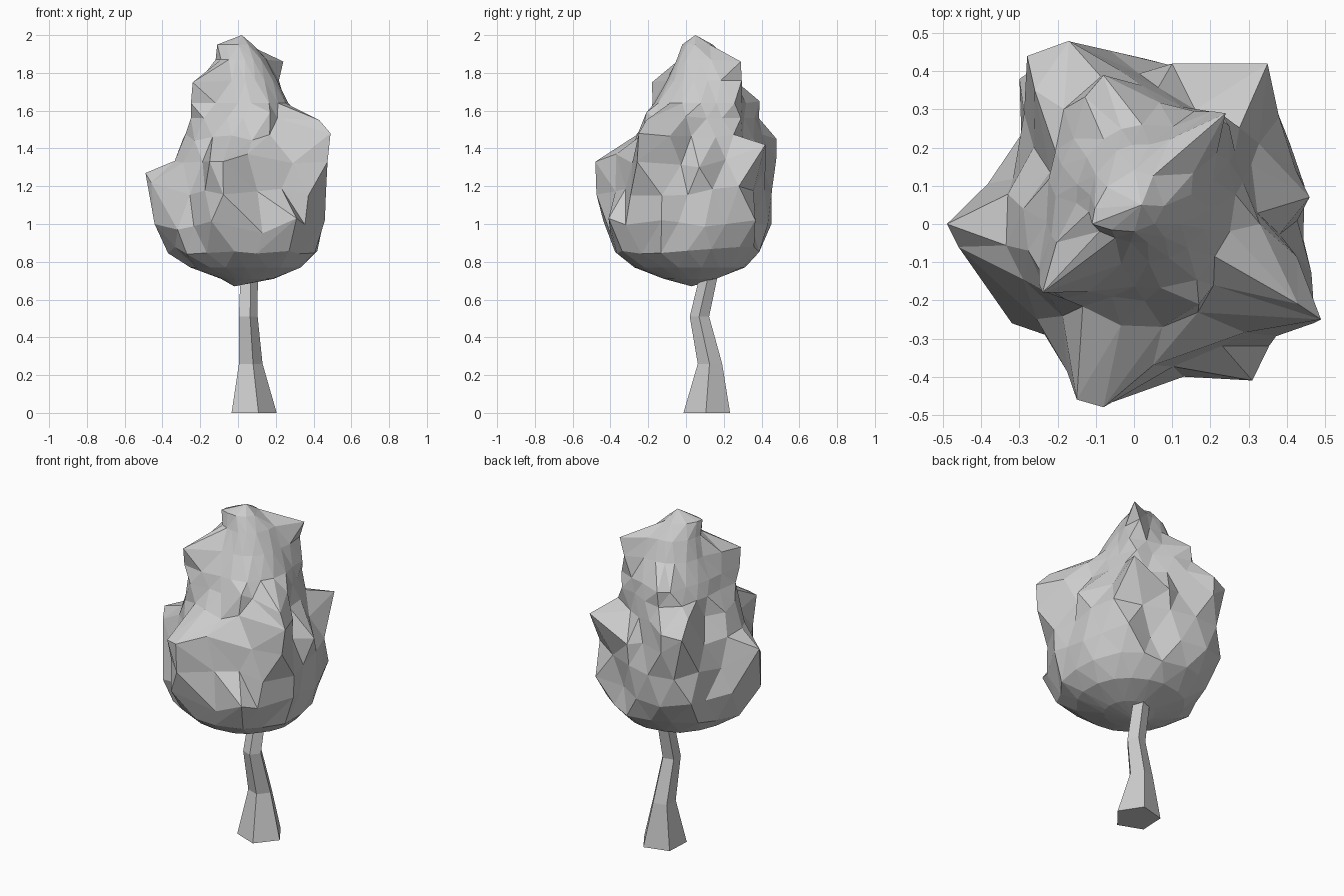
import bpy, bmesh, math, random
from mathutils import Vector

if "Cube" in bpy.data.objects:
    bpy.data.objects.remove(bpy.data.objects["Cube"])

random.seed(4)


def make_object(name, bm):
    bmesh.ops.recalc_face_normals(bm, faces=bm.faces)
    mesh = bpy.data.meshes.new(name)
    bm.to_mesh(mesh)
    bm.free()
    obj = bpy.data.objects.new(name, mesh)
    bpy.context.collection.objects.link(obj)
    return obj


# trunk: bent, tapered five-sided tube (z, centre x, centre y, radius)
bm = bmesh.new()
rings = []
for z, cx, cy, r in [(0, .075, .112, .13), (.26, .062, .128, .068),
                     (.51, .05, .072, .054), (.73, .055, .122, .05), (.95, .06, .12, .04)]:
    angles = [math.radians(-75 + 72 * i) for i in range(5)]
    rings.append([bm.verts.new((cx + r * math.cos(a), cy + r * math.sin(a), z)) for a in angles])
for a, b in zip(rings, rings[1:]):
    for i in range(5):
        j = (i + 1) % 5
        bm.faces.new((a[i], a[j], b[j], b[i]))
bm.faces.new(rings[0])
bm.faces.new(rings[-1])
make_object("trunk", bm)

# crown core: (z, radius, centre x, centre y)
CORE = [(.71, .14, .05, .02), (.77, .29, .04, .02), (.86, .37, .04, .02), (1.0, .405, .04, .02),
        (1.17, .39, .03, .01), (1.33, .35, .02, .02), (1.46, .31, .02, .04), (1.56, .26, .03, .06),
        (1.64, .235, .03, .07), (1.76, .18, .03, .08), (1.87, .13, .02, .08), (1.95, .08, .0, .06)]
# foliage clump tips: (x, y, z, angular width)
TIPS = [(-.49, 0, 1.27, .25), (-.46, -.06, 1.22, .2), (.49, -.25, 1.48, .3), (.43, -.21, 1.55, .2),
        (.31, -.41, 1.03, .25), (.46, -.13, 1.02, .25), (.13, -.4, .95, .2),
        (-.15, -.46, 1.33, .18), (-.08, -.48, 1.33, .22), (.05, -.37, 1.37, .25),
        (-.24, -.18, 1.75, .3), (.24, .29, 1.86, .25), (.35, .42, 1.42, .2), (.38, .28, 1.2, .2),
        (.46, .07, 1.3, .25), (-.17, .48, 1.45, .28), (.1, .42, 1.3, .15), (-.08, .39, 1.65, .35),
        (-.28, .44, 1.43, .2), (-.26, .35, 1.52, .2), (-.3, .38, 1.03, .2), (-.32, -.26, .97, .3),
        (.17, -.21, 1.59, .25), (.33, 0, 1.57, .2), (-.11, 0, 1.95, .4), (.02, .14, 1.98, .3)]
# grooves between clumps: (angle in degrees, depth ratio)
GROOVES = [(64, .18), (157, .17), (-3, .06), (-125, .07), (-66, .05)]


def angle_gap(a, b):
    return (a - b + math.pi) % math.tau - math.pi


def crown_radius(angle, z, core, cx, cy):
    best = core
    for x, y, tz, width in TIPS:
        dx, dy = x - cx, y - cy
        da = angle_gap(angle, math.atan2(dy, dx))
        # clumps end abruptly above the tip and trail away below it
        fall = math.exp(-((z - tz) / .045) ** 2) if z > tz else max(0, 1 - ((tz - z) / .75) ** 2)
        fall *= max(0, min(1, (z - .75) / .25))
        best = max(best, core + (math.hypot(dx, dy) - core) * math.exp(-(da / width) ** 2) * fall)
    if .9 < z < 1.5:
        for degrees, depth in GROOVES:
            best *= 1 - depth * math.exp(-(angle_gap(angle, math.radians(degrees)) / .17) ** 2)
    return best


# crown: staggered rings of triangles
N = 18
bm = bmesh.new()
rings = []
for k, (z, core, cx, cy) in enumerate(CORE):
    ring = []
    for i in range(N):
        a = math.tau * (i + .5 * (k % 2)) / N + random.uniform(-.05, .05)
        zz = z + random.uniform(-.02, .02) * (.3 < core)
        r = crown_radius(a, zz, core, cx, cy)
        ring.append(bm.verts.new((cx + r * math.cos(a), cy + r * math.sin(a), zz)))
    rings.append(ring)

# pull the nearest free vertex onto every clump tip
free = [v for ring in rings for v in ring]
for x, y, z, _ in TIPS:
    tip = Vector((x, y, z))
    v = min(free, key=lambda q: (q.co - tip).length)
    v.co = tip
    free.remove(v)

for k, (a, b) in enumerate(zip(rings, rings[1:])):
    for i in range(N):
        j = (i + 1) % N
        if k % 2 == 0:
            bm.faces.new((a[i], a[j], b[i]))
            bm.faces.new((a[j], b[j], b[i]))
        else:
            bm.faces.new((a[i], a[j], b[j]))
            bm.faces.new((a[i], b[j], b[i]))
for ring, point in ((rings[0], (-.02, .03, .67)), (rings[-1], (.02, .05, 2.0))):
    pole = bm.verts.new(point)
    for i in range(N):
        bm.faces.new((ring[i], ring[(i + 1) % N], pole))

# keep the crown inside its overall width, and merge slivers for larger facets
for v in bm.verts:
    v.co.x = max(-.49, min(.49, v.co.x))
    v.co.y = max(-.48, min(.48, v.co.y))
bmesh.ops.remove_doubles(bm, verts=bm.verts, dist=.04)
make_object("crown", bm)
